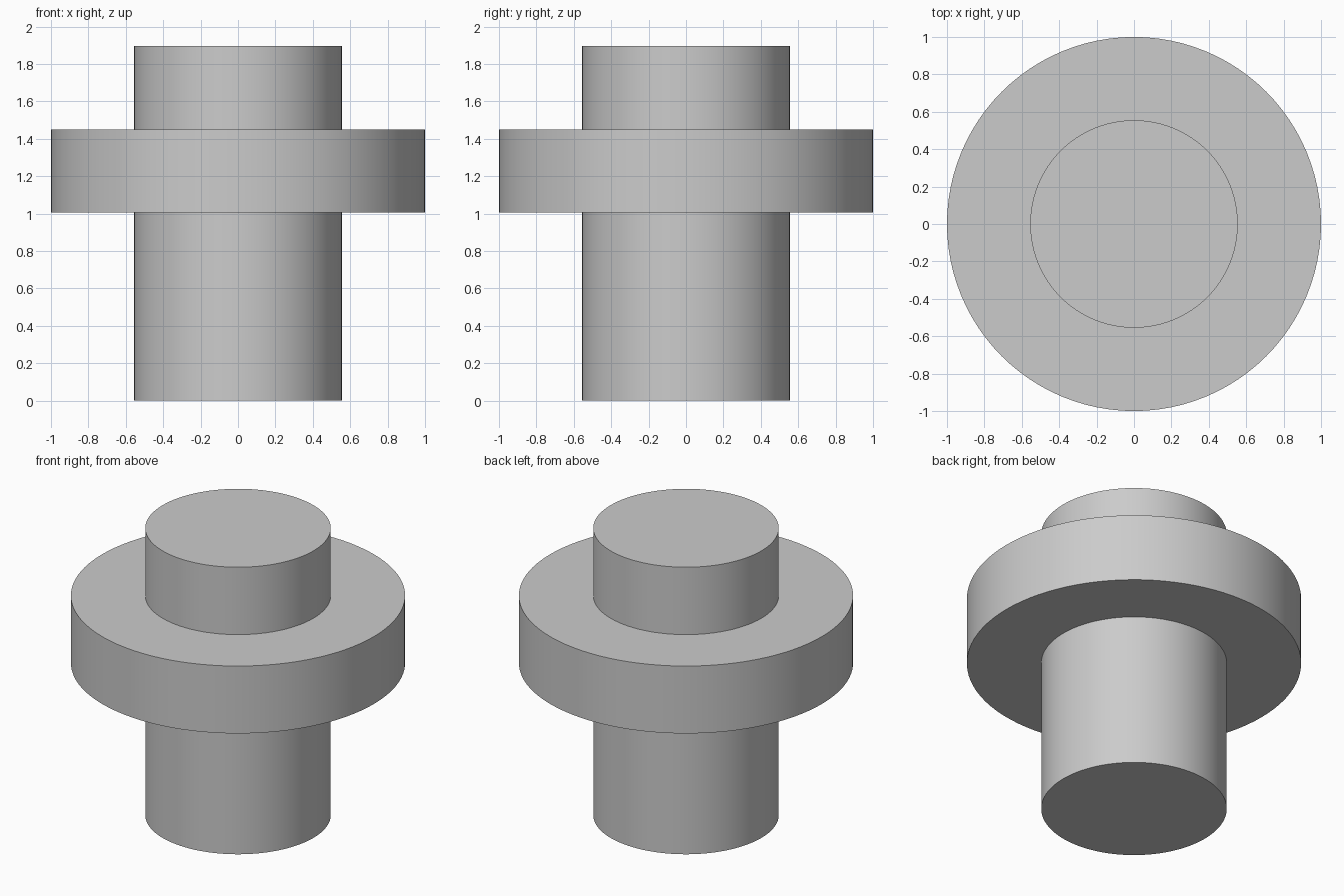
import bpy, bmesh
from math import radians, tau
from mathutils import Vector, Matrix

cube = bpy.data.objects.get("Cube")
if cube:
    bpy.data.objects.remove(cube, do_unlink=True)

SHAFT_R, COLLAR_R = 0.555, 1.0
COLLAR_BOTTOM, COLLAR_TOP, HEIGHT = 1.005, 1.45, 1.895

grey = bpy.data.materials.new("plain grey")
grey.use_nodes = True
colour = (0.6, 0.6, 0.6, 1)
grey.diffuse_color = colour
grey.node_tree.nodes["Principled BSDF"].inputs["Base Color"].default_value = colour

# Half section of the shaft with its collar, from bottom centre to top centre
profile = [
    (0, 0), (SHAFT_R, 0),
    (SHAFT_R, COLLAR_BOTTOM), (COLLAR_R, COLLAR_BOTTOM),
    (COLLAR_R, COLLAR_TOP), (SHAFT_R, COLLAR_TOP),
    (SHAFT_R, HEIGHT), (0, HEIGHT),
]

# Spin the section into one closed solid
bm = bmesh.new()
verts = [bm.verts.new((r, 0, z)) for r, z in profile]
edges = [bm.edges.new(pair) for pair in zip(verts, verts[1:])]
bmesh.ops.spin(bm, geom=verts + edges, cent=(0, 0, 0), axis=(0, 0, 1),
               angle=tau, steps=96, use_merge=True)
bmesh.ops.remove_doubles(bm, verts=bm.verts, dist=0.0001)
bmesh.ops.recalc_face_normals(bm, faces=bm.faces)

mesh = bpy.data.meshes.new("collared_shaft")
bm.to_mesh(mesh)
bm.free()
mesh.materials.append(grey)
shaft = bpy.data.objects.new("collared_shaft", mesh)
bpy.context.collection.objects.link(shaft)

# Smooth round walls, sharp rims
bpy.ops.object.select_all(action="DESELECT")
shaft.select_set(True)
bpy.context.view_layer.objects.active = shaft
bpy.ops.object.shade_smooth_by_angle(angle=radians(30))
